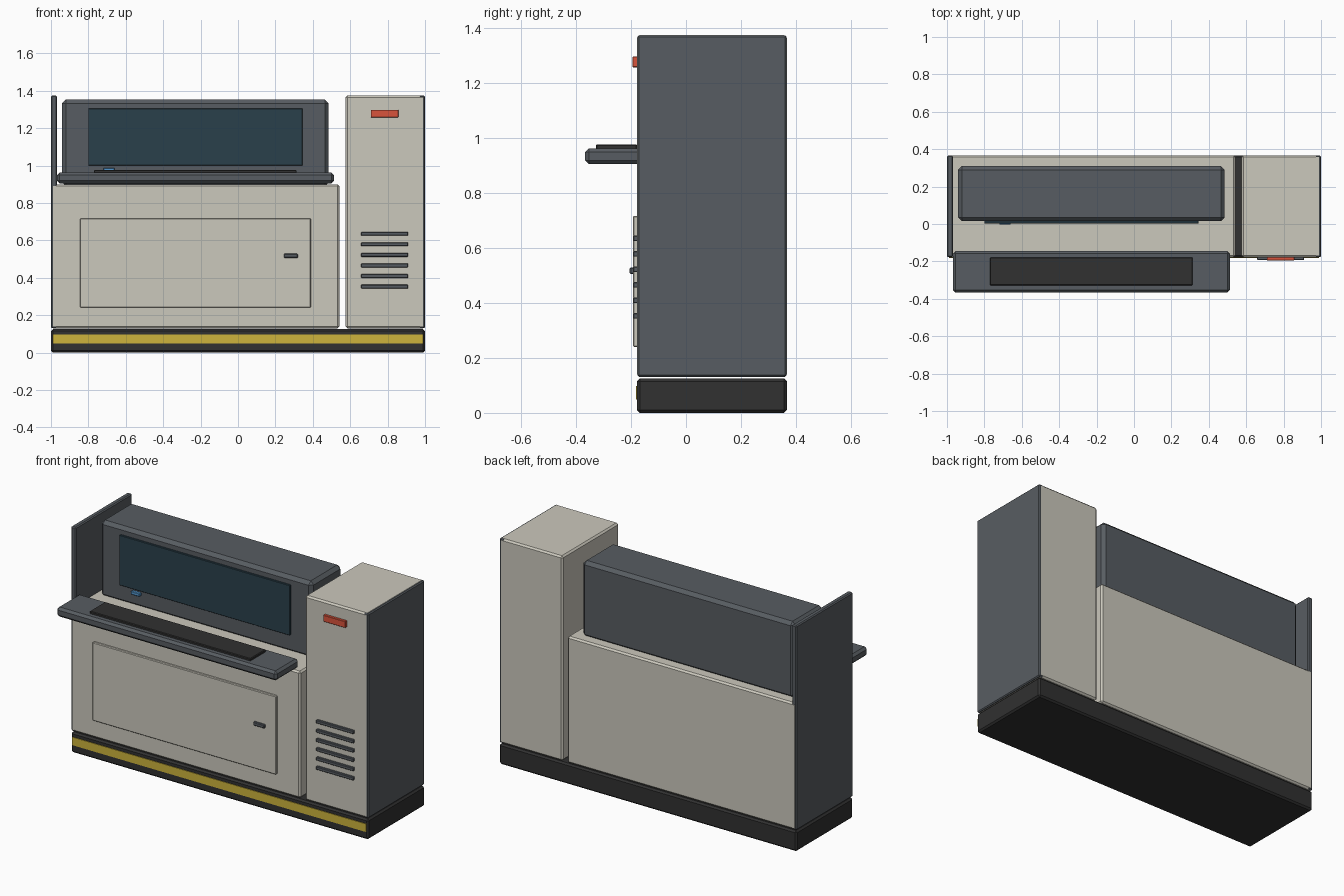
import bpy, bmesh

if "Cube" in bpy.data.objects:
    bpy.data.objects.remove(bpy.data.objects["Cube"])


def make_mat(name, rgb):
    # sRGB 0-255 to linear
    m = bpy.data.materials.new(name)
    m.diffuse_color = [(c / 255) ** 2.2 for c in rgb] + [1]
    m.use_nodes = True
    m.node_tree.nodes["Principled BSDF"].inputs["Base Color"].default_value = m.diffuse_color
    return m


BEIGE = make_mat("beige_paint", (202, 199, 187))
GREY = make_mat("slate_grey", (88, 93, 98))
DARK = make_mat("dark_rubber", (52, 52, 52))
GLASS = make_mat("screen_glass", (46, 66, 76))
YELLOW = make_mat("hazard_yellow", (204, 178, 62))
RED = make_mat("signal_red", (216, 84, 62))
BLUE = make_mat("indicator_blue", (84, 150, 205))


def box(name, x, y, z, mat, bevel=0.0):
    """Box from (min, max) ranges with an optional chamfer."""
    bm = bmesh.new()
    bmesh.ops.create_cube(bm, size=1)
    for v in bm.verts:
        v.co = [r[0] if c < 0 else r[1] for c, r in zip(v.co, (x, y, z))]
    if bevel:
        bmesh.ops.bevel(bm, geom=bm.edges[:], offset=bevel, segments=1,
                        affect='EDGES', clamp_overlap=True)
    me = bpy.data.meshes.new(name)
    bm.to_mesh(me)
    bm.free()
    me.materials.append(mat)
    ob = bpy.data.objects.new(name, me)
    bpy.context.collection.objects.link(ob)
    return ob


FRONT, BACK = -0.178, 0.367

# Plinth with stripe
box("plinth", (-1, 1), (FRONT, BACK), (0, 0.125), DARK, 0.01)
box("plinth_stripe", (-0.99, 0.99), (FRONT - 0.004, FRONT + 0.01), (0.048, 0.097), YELLOW)

# Cabinets
box("low_cabinet", (-0.998, 0.543), (FRONT, BACK), (0.13, 0.9), BEIGE, 0.01)
box("tall_cabinet", (0.575, 0.998), (FRONT, BACK), (0.13, 1.375), BEIGE, 0.01)

# End panels
for side, s in (("left", -1), ("right", 1)):
    box(side + "_end_panel", sorted((s * 0.968, s)), (FRONT + 0.001, BACK - 0.001),
        (0.131, 1.374), GREY, 0.006)

# Display housing and screen
box("display_housing", (-0.94, 0.485), (0.015, 0.31), (0.89, 1.353), GREY, 0.02)
box("screen", (-0.8, 0.345), (0.003, 0.025), (1.0, 1.305), GLASS, 0.002)
box("indicator_light", (-0.72, -0.66), (-0.003, 0.02), (0.968, 0.988), BLUE, 0.003)

# Work shelf and keyboard mat
box("work_shelf", (-0.968, 0.513), (-0.367, -0.145), (0.905, 0.963), GREY, 0.014)
box("keyboard_mat", (-0.77, 0.313), (-0.328, -0.178), (0.955, 0.977), DARK, 0.004)

# Service door and handle
box("service_door", (-0.845, 0.39), (FRONT - 0.015, FRONT + 0.01), (0.24, 0.717), BEIGE, 0.004)
box("door_handle", (0.245, 0.32), (FRONT - 0.027, FRONT), (0.506, 0.529), GREY, 0.004)

# Vent slats
for i in range(6):
    z = 0.353 + i * 0.0564
    box(f"vent_slat_{i + 1}", (0.658, 0.91), (FRONT - 0.014, FRONT + 0.01),
        (z - 0.01, z + 0.01), GREY, 0.003)

# Warning lamp
box("warning_lamp", (0.71, 0.857), (FRONT - 0.016, FRONT + 0.01), (1.258, 1.298), RED, 0.002)
